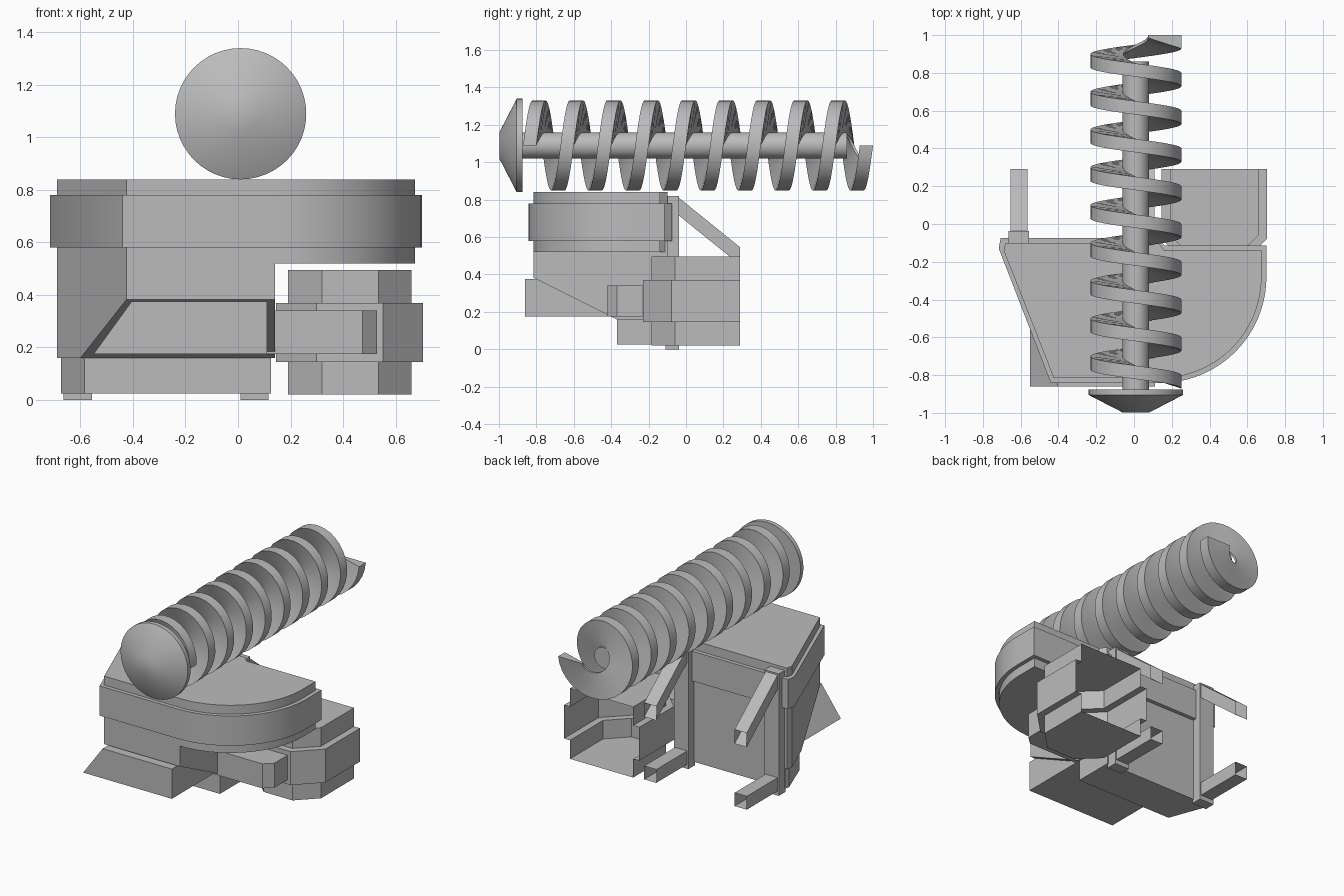
import bpy, bmesh, math
from mathutils import Vector

cube = bpy.data.objects.get("Cube")
if cube:
    bpy.data.objects.remove(cube, do_unlink=True)

grey = bpy.data.materials.new("plain_grey")
grey.use_nodes = True
grey.diffuse_color = (0.5, 0.5, 0.5, 1)
grey.node_tree.nodes["Principled BSDF"].inputs["Base Color"].default_value = (0.5, 0.5, 0.5, 1)


def finish(name, bm, smooth=False):
    bmesh.ops.recalc_face_normals(bm, faces=bm.faces)
    me = bpy.data.meshes.new(name)
    bm.to_mesh(me)
    bm.free()
    me.materials.append(grey)
    ob = bpy.data.objects.new(name, me)
    bpy.context.collection.objects.link(ob)
    if smooth:
        bpy.ops.object.select_all(action='DESELECT')
        ob.select_set(True)
        bpy.context.view_layer.objects.active = ob
        bpy.ops.object.shade_smooth_by_angle(angle=math.radians(32))
    return ob


def loft(bm, rings, closed=True):
    """Skin rings of points and cap both ends."""
    vs = [[bm.verts.new(p) for p in r] for r in rings]
    n = len(rings[0])
    for a, b in zip(vs, vs[1:]):
        for i in range(n if closed else n - 1):
            j = (i + 1) % n
            bm.faces.new((a[i], a[j], b[j], b[i]))
    bm.faces.new(vs[0])
    bm.faces.new(vs[-1])


def prism(name, pts, z0, z1, smooth=False, cut=None):
    bm = bmesh.new()
    loft(bm, [[(x, y, z) for x, y in pts] for z in (z0, z1)])
    if cut:
        bmesh.ops.recalc_face_normals(bm, faces=bm.faces)
        r = bmesh.ops.bisect_plane(bm, geom=bm.verts[:] + bm.edges[:] + bm.faces[:],
                                   plane_co=cut[0], plane_no=cut[1], clear_outer=True)
        edges = [e for e in r['geom_cut'] if isinstance(e, bmesh.types.BMEdge)]
        bmesh.ops.holes_fill(bm, edges=edges, sides=0)
    return finish(name, bm, smooth)


def box(name, x0, x1, y0, y1, z0, z1):
    return prism(name, [(x0, y0), (x1, y0), (x1, y1), (x0, y1)], z0, z1)


def arc(r, n=24):
    """Quarter round at the front corner of the +x side."""
    return [(0.14 + r * math.sin(i * math.pi / 2 / n), -0.28 - r * math.cos(i * math.pi / 2 / n))
            for i in range(n + 1)]


# Upper hull: deck, protruding belt, skirt
def plan(d):
    return [(-0.69 - d, -0.14 + d * 0.4), (-0.425 - d * 0.6, -0.815 - d)] + arc(0.535 + d) + \
           [(0.675 + d, -0.14 + d), (0.16, -0.14 + d), (0.13, -0.10 + d), (-0.68 - d, -0.10 + d)]


prism("hull_deck", plan(0), 0.77, 0.84, True)
prism("hull_belt", plan(0.026), 0.58, 0.78, True)
prism("hull_skirt", plan(0), 0.52, 0.59, True)

# Lower hull with a sloping underside at the front
slope = ((0, -0.37, 0.16), Vector((0, -0.225, -0.45)).normalized())
prism("lower_hull", [(-0.69, -0.14), (-0.425, -0.815), (0.14, -0.815), (0.14, -0.10), (-0.68, -0.10)],
      0.16, 0.58, cut=slope)
prism("hull_base", [(-0.675, -0.13), (-0.585, -0.37), (0.125, -0.37), (0.125, -0.10), (-0.665, -0.10)],
      0.025, 0.165)

# Slanted box projecting from the sloping front
bm = bmesh.new()
front = [(-0.55, 0.175), (0.11, 0.175), (0.11, 0.375), (-0.405, 0.375)]
loft(bm, [[(x, y, z) for x, z in front] for y in (-0.86, -0.37)])
finish("front_box", bm)

# Rear posts with hollow struts, open at the back end
def strut(name, xc, za, zb, h):
    bm = bmesh.new()
    rings = []
    for y, z in ((-0.05, za), (0.29, zb)):
        rings.append([bm.verts.new((xc + sx * 0.045, y, z + sz)) for sx, sz in
                      ((-1, 0), (1, 0), (1, h), (-1, h))])
    for i in range(4):
        j = (i + 1) % 4
        bm.faces.new((rings[0][i], rings[0][j], rings[1][j], rings[1][i]))
    bm.faces.new(rings[0])
    finish(name, bm)


for side, xc in (("right", -0.61), ("left", 0.063)):
    box(side + "_rear_post", xc - 0.054, xc + 0.054, -0.11, -0.038, 0, 0.82)
    strut(side + "_upper_strut", xc, 0.725, 0.45, 0.095)
    strut(side + "_lower_strut", xc, 0.03, 0.03, 0.09)

# Faceted side housing with a wider middle band, open at the back
def housing(d):
    return [(0.19 - d, 0.29), (0.19 - d, -0.06 - d * 0.4), (0.32 - d * 0.45, -0.185 - d),
            (0.535 + d * 0.4, -0.185 - d), (0.66 + d, -0.06 - d * 0.4), (0.66 + d, 0.29)]


bm = bmesh.new()
loft(bm, [[(x, y, z) for x, y in housing(d)] for d, z in
          ((0, 0.02), (0, 0.145), (0.045, 0.145), (0.045, 0.37), (0, 0.37), (0, 0.495))], closed=False)
finish("side_housing", bm)

# Bracket between hull and housing
prism("front_bracket", [(0.10, -0.42), (0.475, -0.42), (0.53, -0.37), (0.53, -0.21), (0.10, -0.21)],
      0.175, 0.34)

# Screw on top, lying along y
CX, CZ = 0.01, 1.09


def turned(name, profile, n=48):
    bm = bmesh.new()
    loft(bm, [[(CX + r * math.cos(i * math.tau / n), y, CZ + r * math.sin(i * math.tau / n))
               for i in range(n)] for r, y in profile])
    return finish(name, bm, True)


turned("screw_shaft", [(0.07, -0.89), (0.07, 0.86)])
turned("screw_head", [(0.25, -0.875), (0.25, -0.905), (0.07, -0.998)])

# Spiral blade: thick at the rim, thin at the shaft
bm = bmesh.new()
turns, steps = 9, 32
rings = []
for i in range(turns * steps + 1):
    t = i / steps
    a = t * math.tau
    yc = -0.835 + 0.2 * t
    rings.append([(CX + r * math.cos(a), yc + dy, CZ + r * math.sin(a)) for r, dy in
                  ((0.241, -0.036), (0.241, 0.035), (0.066, 0.035), (0.066, 0.02))])
loft(bm, rings)
finish("screw_blade", bm, True)
